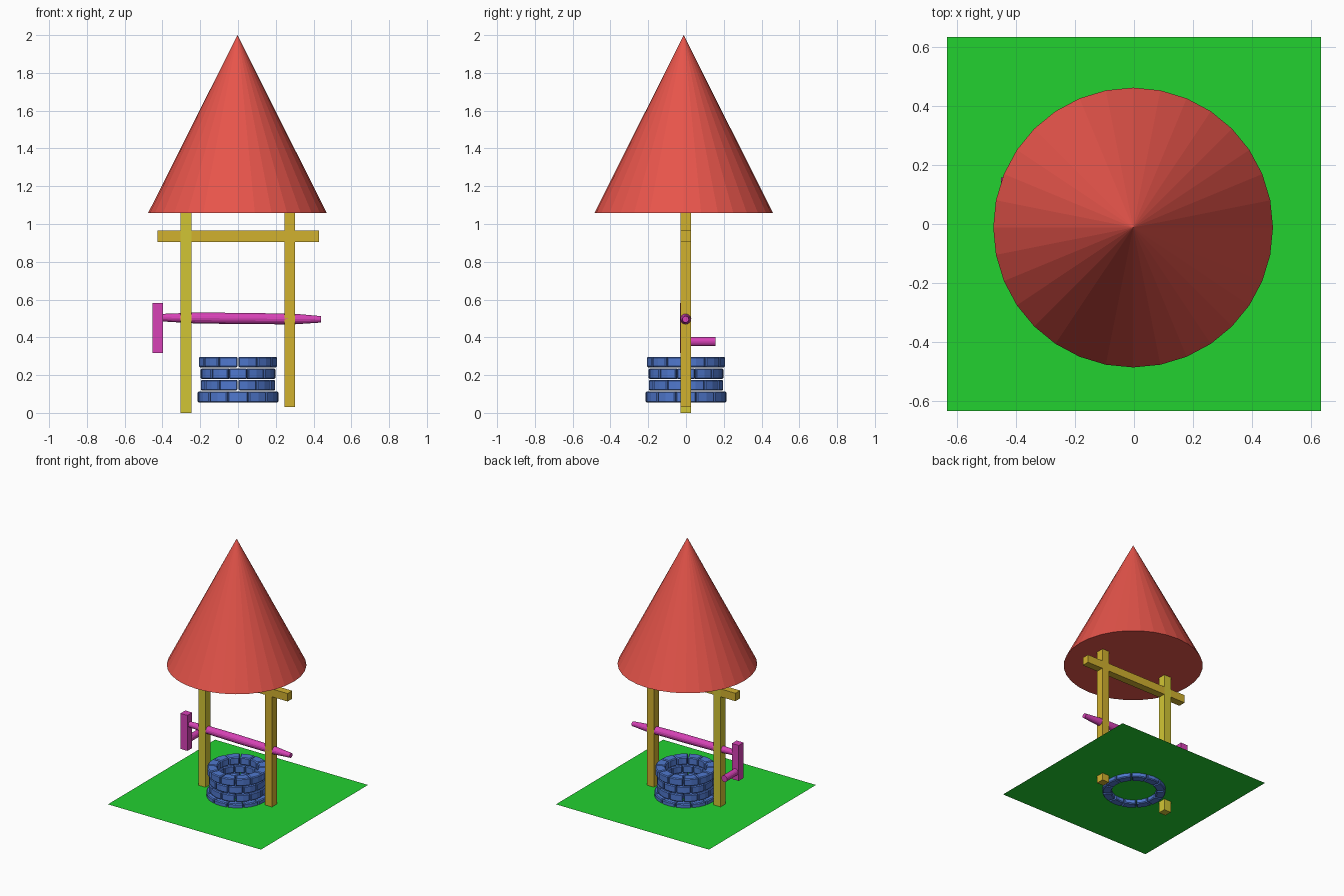
import bpy, bmesh, math
from mathutils import Matrix

if "Cube" in bpy.data.objects:
    bpy.data.objects.remove(bpy.data.objects["Cube"])


def material(name, rgb):
    m = bpy.data.materials.new(name)
    m.diffuse_color = (*rgb, 1)
    m.use_nodes = True
    m.node_tree.nodes["Principled BSDF"].inputs["Base Color"].default_value = m.diffuse_color
    return m


RED = material("roof red", (0.80, 0.09, 0.07))
GREEN = material("grass green", (0.016, 0.64, 0.03))
BLUE = material("stone blue", (0.08, 0.19, 0.62))
PINK = material("crank pink", (0.68, 0.055, 0.47))
GOLD = material("wood gold", (0.64, 0.44, 0.028))
YELLOW = material("wood yellow", (0.64, 0.56, 0.035))


def finish(name, bm, mat):
    bmesh.ops.recalc_face_normals(bm, faces=bm.faces)
    me = bpy.data.meshes.new(name)
    bm.to_mesh(me)
    bm.free()
    me.materials.append(mat)
    ob = bpy.data.objects.new(name, me)
    bpy.context.collection.objects.link(ob)
    return ob


def box(name, lo, hi, mat):
    bm = bmesh.new()
    bmesh.ops.create_cube(bm, size=1)
    for v in bm.verts:
        v.co = [lo[i] + (v.co[i] + 0.5) * (hi[i] - lo[i]) for i in range(3)]
    return finish(name, bm, mat)


def lathe(name, profile, sides, matrix, mat):
    """Closed solid around local z from (radius, height) pairs."""
    bm = bmesh.new()
    rings = [[bm.verts.new((r * math.cos(2 * math.pi * i / sides),
                            r * math.sin(2 * math.pi * i / sides), z))
              for i in range(sides)] for r, z in profile]
    for a, b in zip(rings, rings[1:]):
        for i in range(sides):
            j = (i + 1) % sides
            bm.faces.new((a[i], a[j], b[j], b[i]))
    bm.faces.new(rings[0])
    bm.faces.new(rings[-1])
    bm.transform(matrix)
    return finish(name, bm, mat)


# grass sheet, cut through by the posts and the lowest stones
bm = bmesh.new()
bmesh.ops.create_grid(bm, x_segments=1, y_segments=1, size=0.632,
                      matrix=Matrix.Translation((0, 0, 0.084)))
grass = finish("grass", bm, GREEN)

# roof cone
bm = bmesh.new()
bmesh.ops.create_cone(bm, cap_ends=True, segments=32, radius1=0.473, radius2=0,
                      depth=0.942, matrix=Matrix.Translation((-0.003, -0.012, 1.529)))
finish("roof", bm, RED)

# timber frame
box("left_post", (-0.304, -0.03, 0.0), (-0.247, 0.027, 1.07), YELLOW)
box("right_post", (0.246, -0.03, 0.03), (0.302, 0.027, 1.07), GOLD)
box("cross_beam", (-0.427, -0.029, 0.906), (0.43, 0.026, 0.965), GOLD)

# winding axle, crank arm and handle
along_x = Matrix.Translation((0, -0.002, 0.5)) @ Matrix.Rotation(math.radians(90.6), 4, 'Y')
lathe("axle", [(0.02, -0.40), (0.028, -0.24), (0.03, 0.0), (0.028, 0.3), (0.017, 0.44)],
      16, along_x, PINK)
box("crank_arm", (-0.453, -0.032, 0.317), (-0.396, 0.025, 0.582), PINK)
along_y = Matrix.Translation((-0.426, 0, 0.377)) @ Matrix.Rotation(math.radians(-90), 4, 'X')
lathe("crank_handle", [(0.024, 0.0), (0.024, 0.157)], 16, along_y, PINK)

# four courses of stone blocks: (inner radius, outer radius, bottom, top)
COURSES = [(0.153, 0.215, 0.055, 0.113), (0.14, 0.198, 0.119, 0.174),
           (0.14, 0.198, 0.18, 0.235), (0.14, 0.208, 0.241, 0.297)]
BLOCKS = 12
for c, (ri, ro, z0, z1) in enumerate(COURSES):
    bm = bmesh.new()
    for b in range(BLOCKS):
        mid = 2 * math.pi * (b + 0.5 * (c % 2)) / BLOCKS
        half = math.pi / BLOCKS - 0.012
        sections = []
        for t in (-1, 0, 1):
            a = mid + t * half
            sections.append([bm.verts.new((r * math.cos(a), r * math.sin(a), z))
                             for r, z in ((ri, z0), (ro, z0), (ro, z1), (ri, z1))])
        for p, q in zip(sections, sections[1:]):
            for i in range(4):
                j = (i + 1) % 4
                bm.faces.new((p[i], p[j], q[j], q[i]))
        bm.faces.new(sections[0])
        bm.faces.new(sections[-1])
    ob = finish(f"stone_course_{c + 1}", bm, BLUE)
    bev = ob.modifiers.new("worn edges", 'BEVEL')
    bev.width = 0.006
    bev.segments = 1
    bev.limit_method = 'ANGLE'
    bev.angle_limit = math.radians(40)
